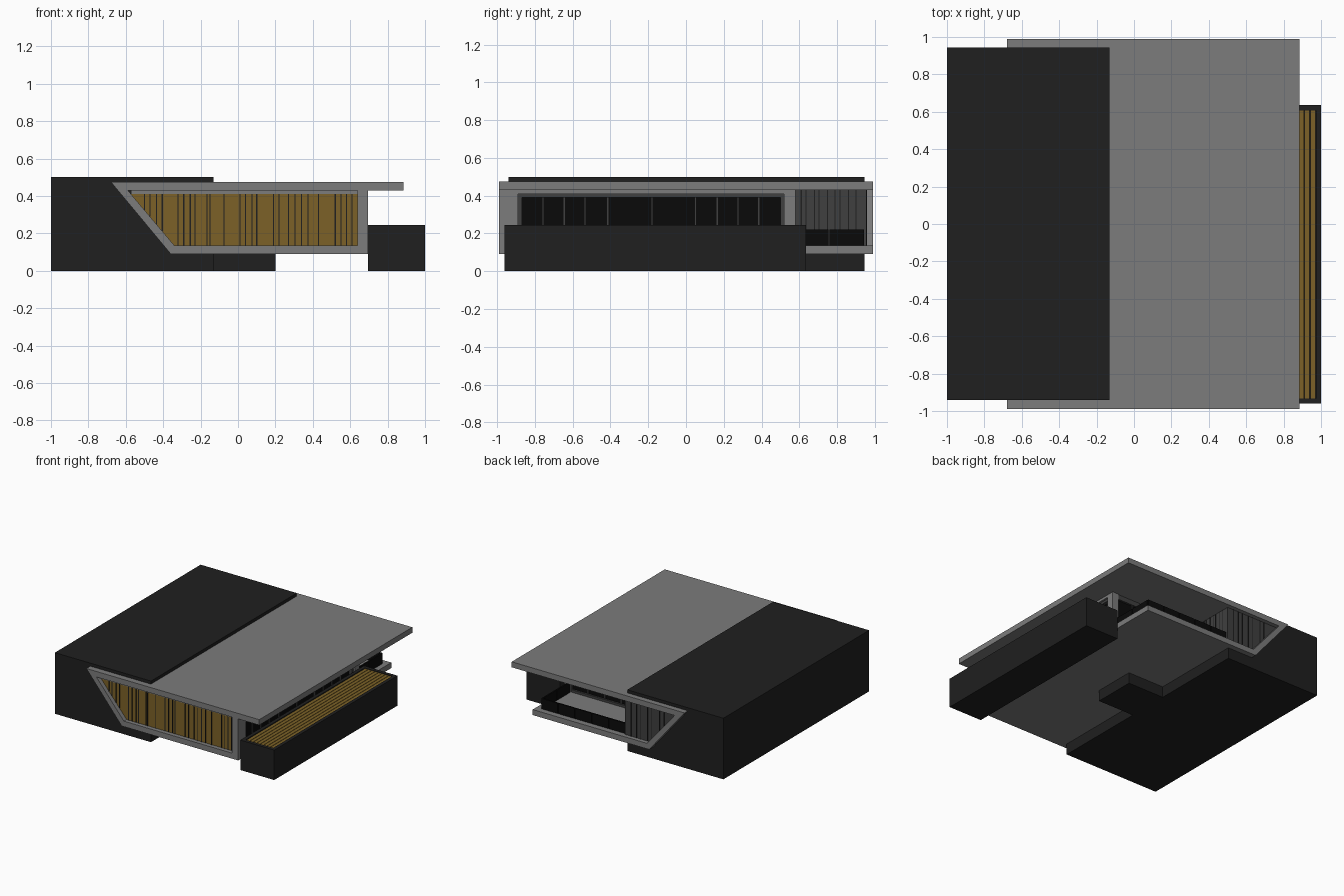
import bpy, bmesh

if "Cube" in bpy.data.objects:
    bpy.data.objects.remove(bpy.data.objects["Cube"])


def material(name, rgb):
    m = bpy.data.materials.new(name)
    m.diffuse_color = (*rgb, 1)
    m.use_nodes = True
    m.node_tree.nodes["Principled BSDF"].inputs["Base Color"].default_value = m.diffuse_color
    return m


GREY = material("concrete_grey", (0.2, 0.2, 0.2))
DARK = material("charcoal", (0.014, 0.014, 0.014))
WOOD = material("timber", (0.2, 0.12, 0.02))
SLATE = material("slate_cladding", (0.05, 0.05, 0.05))
GLASS = material("black_glass", (0.003, 0.003, 0.003))


def finish(bm, name, mat):
    bmesh.ops.recalc_face_normals(bm, faces=bm.faces)
    me = bpy.data.meshes.new(name)
    bm.to_mesh(me)
    bm.free()
    me.materials.append(mat)
    ob = bpy.data.objects.new(name, me)
    bpy.context.collection.objects.link(ob)
    return ob


def add_prism(bm, pts, y0, y1):
    """Extrude an x-z profile from y0 to y1."""
    face = bm.faces.new([bm.verts.new((x, y0, z)) for x, z in pts])
    geom = bmesh.ops.extrude_face_region(bm, geom=[face])["geom"]
    verts = [g for g in geom if isinstance(g, bmesh.types.BMVert)]
    bmesh.ops.translate(bm, verts=verts, vec=(0, y1 - y0, 0))


def prism(name, pts, y0, y1, mat):
    bm = bmesh.new()
    add_prism(bm, pts, y0, y1)
    return finish(bm, name, mat)


def boxes(name, mat, *specs):
    """One object of boxes, each (x0, x1, y0, y1, z0, z1)."""
    bm = bmesh.new()
    for x0, x1, y0, y1, z0, z1 in specs:
        add_prism(bm, [(x0, z0), (x1, z0), (x1, z1), (x0, z1)], y0, y1)
    return finish(bm, name, mat)


FLOOR, CEIL = 0.135, 0.43


def slope_x(z):
    """Inner edge of the slanted frame side."""
    return -0.34 - (z - FLOOR) * 0.245 / 0.29


# Dark main block and the small foundation step
boxes("main_block", DARK, (-1, -0.13, -0.94, 0.945, 0, 0.5))
boxes("foundation_step", DARK, (-0.13, 0.2, -0.17, 0.18, 0, 0.09))

# Grey C-shaped shell: roof, slanted side and floor slab
prism("roof_and_floor_shell",
      [(-0.68, 0.475), (0.885, 0.475), (0.885, CEIL), (slope_x(CEIL), CEIL),
       (-0.34, FLOOR), (0.695, FLOOR), (0.695, 0.09), (-0.36, 0.09)],
      -0.99, 0.99, GREY)

# Glazed volume: core, posts and header
boxes("house_core", SLATE, (-0.13, 0.64, -0.94, 0.55, FLOOR, CEIL))
boxes("corner_posts", GREY,
      (0.64, 0.695, -0.99, -0.89, FLOOR, CEIL),
      (0.64, 0.695, 0.52, 0.58, FLOOR, CEIL),
      (0.64, 0.695, -0.89, 0.52, 0.41, CEIL))

# Front timber panel with grooves in irregular groups
TOP = 0.41
prism("front_timber_panel",
      [(slope_x(TOP), TOP), (0.64, TOP), (0.64, FLOOR), (slope_x(FLOOR), FLOOR)],
      -0.955, -0.935, WOOD)
boxes("front_panel_header", GREY, (slope_x(TOP), 0.64, -0.96, -0.935, TOP, CEIL))
grooves = [-0.5, -0.47, -0.435, -0.405, -0.32, -0.29, -0.255, -0.23, -0.165,
           -0.15, -0.075, 0.01, 0.04, 0.075, 0.1, 0.19, 0.22, 0.27, 0.305,
           0.34, 0.375, 0.43, 0.52, 0.55, 0.58, 0.61]
specs = []
for x in grooves:
    bottom = max(FLOOR, FLOOR + (-0.34 - x) * 0.29 / 0.245)
    specs.append((x - 0.003, x + 0.003, -0.958, -0.95, bottom, TOP))
boxes("front_panel_grooves", DARK, *specs)

# Right window wall: surround, panes and gaps between them
boxes("right_window_frame", SLATE,
      (0.64, 0.68, -0.89, -0.868, FLOOR, 0.41),
      (0.64, 0.68, 0.5, 0.52, FLOOR, 0.41),
      (0.64, 0.68, -0.868, 0.5, 0.39, 0.41),
      (0.64, 0.68, -0.868, 0.5, FLOOR, 0.155))
edges = [-0.868, -0.757, -0.645, -0.535, -0.415, -0.18, 0.05, 0.165, 0.275, 0.385, 0.5]
boxes("right_window_panes", GLASS, (0.64, 0.655, -0.868, 0.5, 0.155, 0.39))
boxes("right_window_mullions", SLATE,
      *[(0.64, 0.665, y - 0.006, y + 0.006, 0.155, 0.39) for y in edges[1:-1]])

# Back window wall facing the terrace
boxes("terrace_window_panes", GLASS, (-0.11, 0.64, 0.545, 0.56, 0.155, 0.39))
boxes("terrace_window_frame", SLATE,
      (-0.115, 0.64, 0.545, 0.575, 0.39, CEIL),
      (-0.115, 0.64, 0.545, 0.575, FLOOR, 0.155),
      *[(x - 0.006, x + 0.006, 0.545, 0.568, 0.155, 0.39)
        for x in (-0.109, 0.04, 0.19, 0.34, 0.49, 0.634)])

# Slate cladding wrapping the block beside the terrace
prism("back_cladding",
      [(slope_x(CEIL), CEIL), (-0.115, CEIL), (-0.115, FLOOR), (-0.34, FLOOR)],
      0.94, 0.955, SLATE)
boxes("terrace_side_cladding", SLATE, (-0.13, -0.115, 0.55, 0.945, FLOOR, CEIL))
specs = [(-0.12, -0.112, y - 0.003, y + 0.003, FLOOR, CEIL)
         for y in (0.61, 0.635, 0.68, 0.705, 0.75, 0.79, 0.815, 0.86, 0.9)]
for x in (-0.47, -0.43, -0.36, -0.32, -0.26, -0.22, -0.17):
    bottom = max(FLOOR, FLOOR + (-0.34 - x) * 0.29 / 0.245)
    specs.append((x - 0.003, x + 0.003, 0.95, 0.958, bottom, CEIL))
boxes("back_cladding_grooves", DARK, *specs)

# Terrace railing in dark glass panels with small gaps
specs = []
for i in range(5):
    x = -0.11 + i * 0.153
    specs.append((x, x + 0.148, 0.93, 0.942, FLOOR, 0.22))
for y in (0.585, 0.76):
    specs.append((0.64, 0.652, y, y + 0.17, FLOOR, 0.22))
boxes("terrace_railing", GLASS, *specs)

# Long planter with a timber decked top set inside its rim
X0, X1, Y0, Y1, H, RIM = 0.695, 1.0, -0.96, 0.635, 0.245, 0.028
boxes("planter_body", DARK,
      (X0, X1, Y0, Y1, 0, 0.225),
      (X0, X0 + RIM, Y0, Y1, 0.225, H), (X1 - RIM, X1, Y0, Y1, 0.225, H),
      (X0 + RIM, X1 - RIM, Y0, Y0 + RIM, 0.225, H),
      (X0 + RIM, X1 - RIM, Y1 - RIM, Y1, 0.225, H))
step = (X1 - X0 - 2 * RIM) / 8
boxes("planter_deck_boards", WOOD,
      *[(X0 + RIM + i * step + 0.002, X0 + RIM + (i + 1) * step - 0.002,
         Y0 + RIM, Y1 - RIM, 0.22, 0.24) for i in range(8)])
